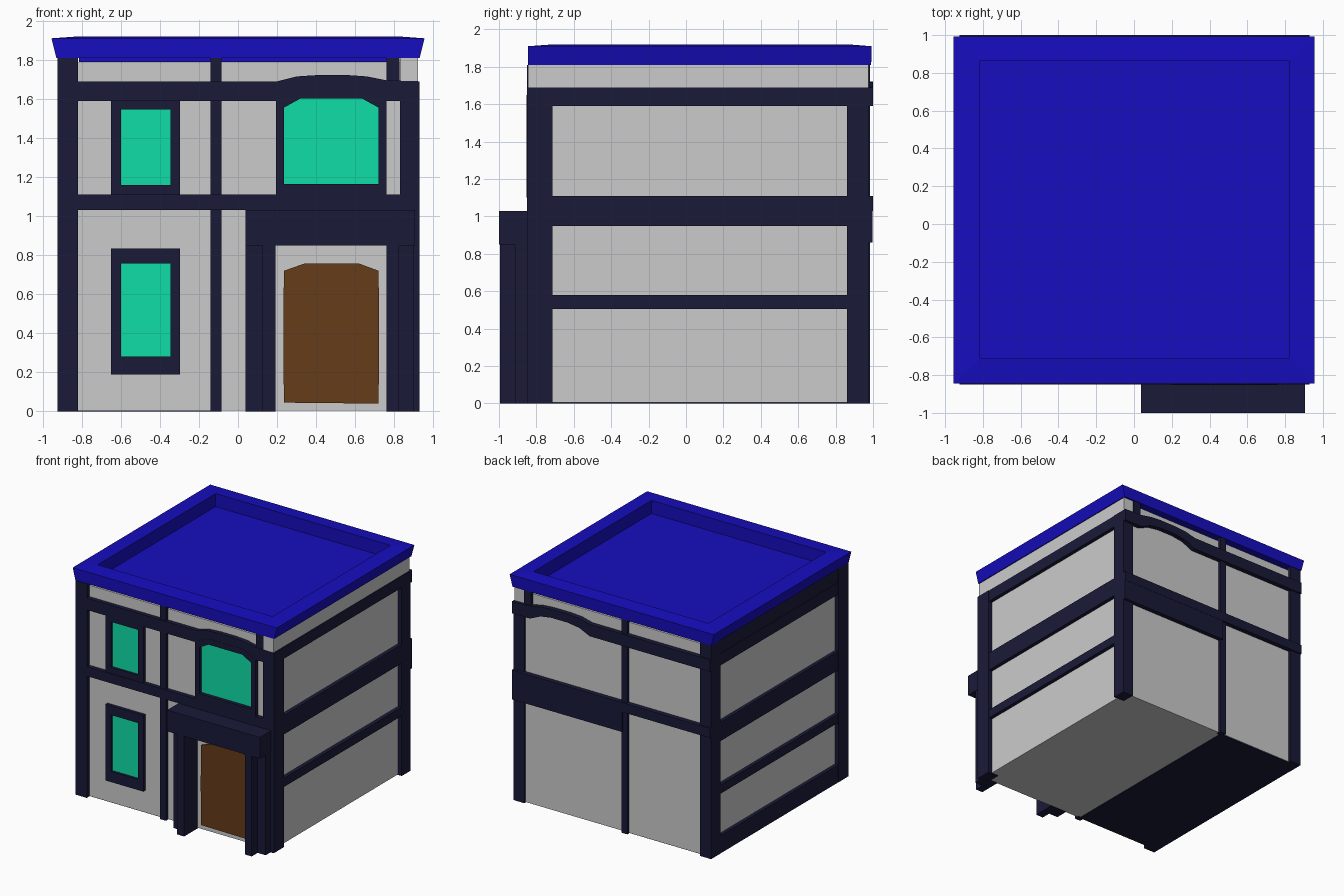
import bpy, bmesh

if "Cube" in bpy.data.objects:
    bpy.data.objects.remove(bpy.data.objects["Cube"])


def mat(name, rgb):
    m = bpy.data.materials.new(name)
    m.diffuse_color = (*rgb, 1)
    m.use_nodes = True
    m.node_tree.nodes["Principled BSDF"].inputs["Base Color"].default_value = m.diffuse_color
    return m


DARK = mat("dark_timber", (0.010, 0.010, 0.040))
BLUE = mat("roof_blue", (0.008, 0.004, 0.52))
TEAL = mat("window_teal", (0.005, 0.73, 0.39))
BROWN = mat("door_brown", (0.13, 0.045, 0.01))


def make(name, bm, m=None):
    bmesh.ops.recalc_face_normals(bm, faces=bm.faces)
    me = bpy.data.meshes.new(name)
    bm.to_mesh(me)
    bm.free()
    if m:
        me.materials.append(m)
    ob = bpy.data.objects.new(name, me)
    bpy.context.collection.objects.link(ob)
    return ob


def loft(name, rings, m=None, closed=False):
    """Skin a list of equal-length rings; cap the ends, or join them if closed."""
    bm = bmesh.new()
    vs = [[bm.verts.new(p) for p in r] for r in rings]
    n = len(vs[0])
    for a, b in zip(vs, vs[1:] + (vs[:1] if closed else [])):
        for i in range(n):
            j = (i + 1) % n
            bm.faces.new((a[i], a[j], b[j], b[i]))
    if not closed:
        bm.faces.new(vs[0])
        bm.faces.new(vs[-1])
    return make(name, bm, m)


def rect(x0, x1, y0, y1, z):
    return [(x0, y0, z), (x1, y0, z), (x1, y1, z), (x0, y1, z)]


def box(name, x, y, z, m=DARK):
    return loft(name, [rect(*x, *y, z[0]), rect(*x, *y, z[1])], m)


def prism(name, pts, y0, y1, m=DARK):
    return loft(name, [[(x, y, z) for x, z in pts] for y in (y0, y1)], m)


def frame(name, outer, inner, y0, y1):
    ring = lambda pts, y: [(x, y, z) for x, z in pts]
    return loft(name, [ring(outer, y0), ring(inner, y0), ring(inner, y1), ring(outer, y1)], DARK, True)


def quad(x0, x1, z0, z1):
    return [(x0, z0), (x1, z0), (x1, z1), (x0, z1)]


# grey walls and the grey strip along the right eave
box("walls", (-0.895, 0.895), (-0.815, 0.96), (0.005, 1.785), None)
box("right_eave_wall", (0.83, 0.922), (-0.845, 0.975), (1.69, 1.81), None)
box("left_eave_beam", (-0.92, -0.83), (-0.8, 0.95), (1.69, 1.81))
box("left_floor", (-0.90, -0.11), (-0.81, 0.955), (0, 0.02))

# blue roof with flared sides and sunken deck
loft("roof", [
    rect(-0.93, 0.93, -0.845, 0.99, 1.81),
    rect(-0.955, 0.955, -0.845, 0.993, 1.91),
    rect(-0.815, 0.82, -0.71, 0.865, 1.92),
    rect(-0.815, 0.82, -0.71, 0.865, 1.79)], BLUE)

# corner posts
for label, y in (("front", (-0.85, -0.715)), ("back", (0.86, 0.985))):
    box(label + "_left_post", (-0.925, -0.82), y, (0, 1.81))
    box(label + "_right_post", (0.83, 0.93), (y[0], min(y[1], 0.975)), (0, 1.69))

# posts and bands shared by the front and back faces
beam = [(-0.925, 1.59), (0.2, 1.59), (0.3, 1.635), (0.41, 1.65), (0.56, 1.65), (0.66, 1.635),
        (0.76, 1.59), (0.93, 1.59), (0.93, 1.69), (0.76, 1.695), (0.66, 1.715), (0.56, 1.722),
        (0.41, 1.722), (0.3, 1.715), (0.2, 1.69), (-0.925, 1.69)]
for label, y, yb in (("front", (-0.842, -0.8), (-0.85, -0.8)), ("back", (0.94, 0.985), (0.94, 1.0))):
    box(label + "_middle_post", (-0.14, -0.085), y, (0, 1.81))
    box(label + "_short_post", (0.76, 0.828), y, (1.68, 1.81))
    box(label + "_floor_band", (-0.925, 0.93), yb, (1.03, 1.11))
    prism(label + "_arched_beam", beam, *yb)
box("back_lintel", (-0.1, 0.93), (0.94, 0.998), (0.86, 1.03))

# bands on the two side faces
for label, x in (("left", (-0.924, -0.88)), ("right", (0.88, 0.926))):
    for i, z in enumerate(((0.505, 0.58), (0.95, 1.11), (1.59, 1.69))):
        box(f"{label}_band_{i + 1}", x, (-0.72, 0.865), z)
box("left_base_band", (-0.924, -0.88), (-0.72, 0.865), (0, 0.15))

# rectangular windows
for label, out, inn in (("lower", (0.19, 0.835), (0.28, 0.757)), ("upper", (1.1, 1.6), (1.16, 1.545))):
    frame(label + "_window_frame", quad(-0.65, -0.297, *out), quad(-0.6, -0.345, *inn), -0.842, -0.81)
    prism(label + "_window_glass", quad(-0.605, -0.34, inn[0] - 0.005, inn[1] + 0.005), -0.822, -0.81, TEAL)

# arched window
glass = [(0.235, 1.165), (0.72, 1.165), (0.72, 1.555), (0.635, 1.602), (0.32, 1.602), (0.235, 1.555)]
outer = [(0.195, 1.1), (0.76, 1.1), (0.76, 1.6), (0.64, 1.65), (0.32, 1.65), (0.195, 1.6)]
frame("arched_window_frame", outer, glass, -0.852, -0.81)
prism("arched_window_glass", glass, -0.822, -0.81, TEAL)

# door
door = [(0.235, 0.045), (0.72, 0.04), (0.722, 0.4), (0.72, 0.72), (0.62, 0.757),
        (0.34, 0.757), (0.235, 0.72), (0.232, 0.4)]
prism("door", door, -0.83, -0.81, BROWN)

# porch lintel on paired columns
box("porch_lintel", (0.038, 0.905), (-1.0, -0.81), (0.85, 1.03))
for label, inner_x, outer_x in (("left", (0.125, 0.193), (0.038, 0.125)),
                                ("right", (0.76, 0.825), (0.825, 0.9))):
    box(label + "_porch_column", inner_x, (-0.995, -0.81), (0, 0.86))
    box(label + "_porch_side_column", outer_x, (-0.915, -0.81), (0, 0.86))
